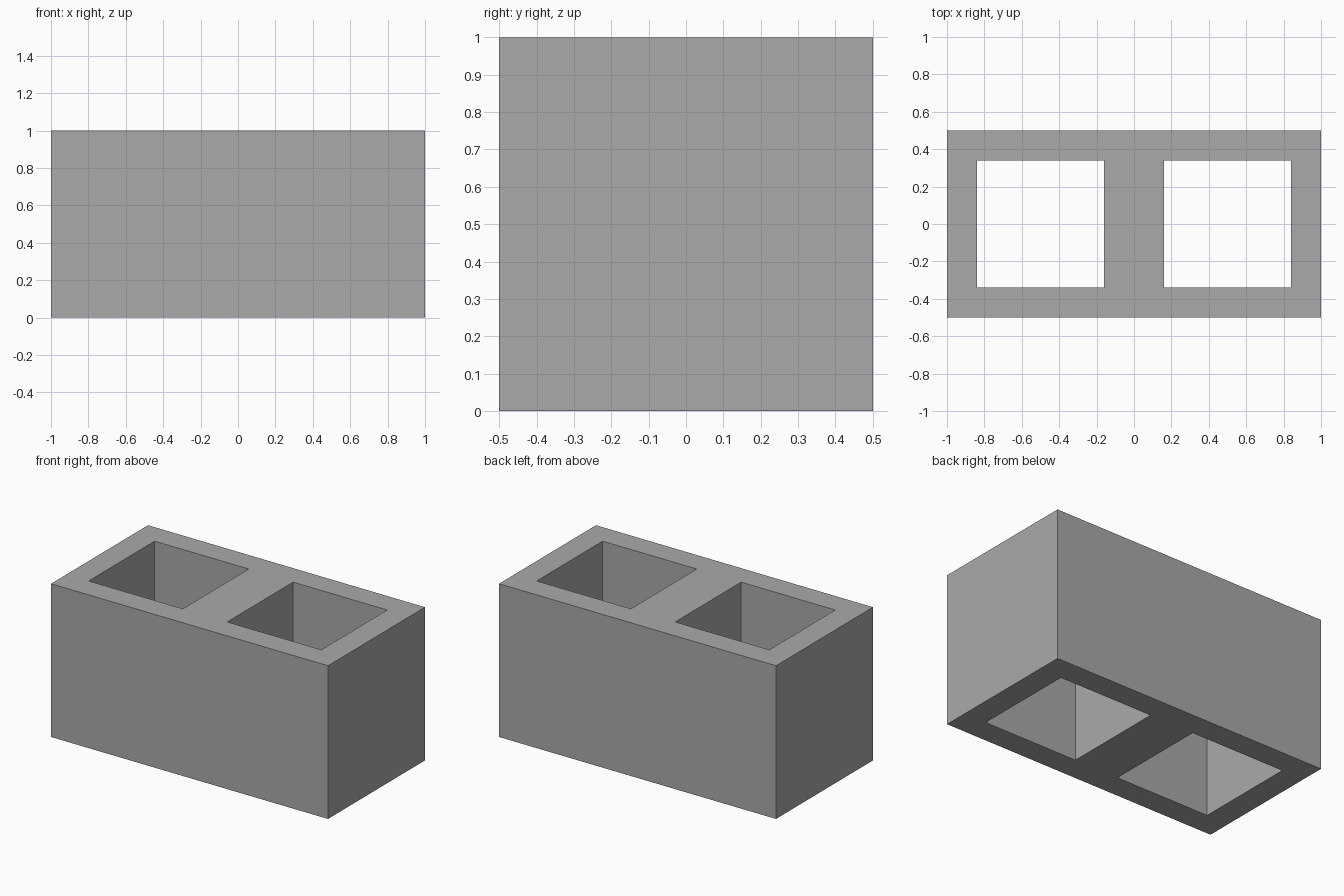
import bpy, bmesh

if "Cube" in bpy.data.objects:
    bpy.data.objects.remove(bpy.data.objects["Cube"])

# Concrete grey
grey = bpy.data.materials.new("concrete grey")
grey.diffuse_color = (0.40, 0.40, 0.40, 1.0)
grey.use_nodes = True
grey.node_tree.nodes["Principled BSDF"].inputs["Base Color"].default_value = grey.diffuse_color

# Plan grid: walls 0.16 thick around the two open cells
xs = [-1.0, -0.84, -0.16, 0.16, 0.84, 1.0]
ys = [-0.5, -0.34, 0.34, 0.5]
cells = {(1, 1), (3, 1)}

bm = bmesh.new()
v = [[bm.verts.new((x, y, 0)) for y in ys] for x in xs]
for i in range(len(xs) - 1):
    for j in range(len(ys) - 1):
        if (i, j) not in cells:
            bm.faces.new((v[i][j], v[i + 1][j], v[i + 1][j + 1], v[i][j + 1]))

# Raise the plan into a block, keeping the bottom face
ext = bmesh.ops.extrude_face_region(bm, geom=bm.faces[:], use_keep_orig=True)
top = [g for g in ext["geom"] if isinstance(g, bmesh.types.BMVert)]
bmesh.ops.translate(bm, verts=top, vec=(0, 0, 1))
bmesh.ops.recalc_face_normals(bm, faces=bm.faces[:])

mesh = bpy.data.meshes.new("hollow_block")
bm.to_mesh(mesh)
bm.free()
mesh.materials.append(grey)
block = bpy.data.objects.new("hollow_block", mesh)
bpy.context.collection.objects.link(block)
